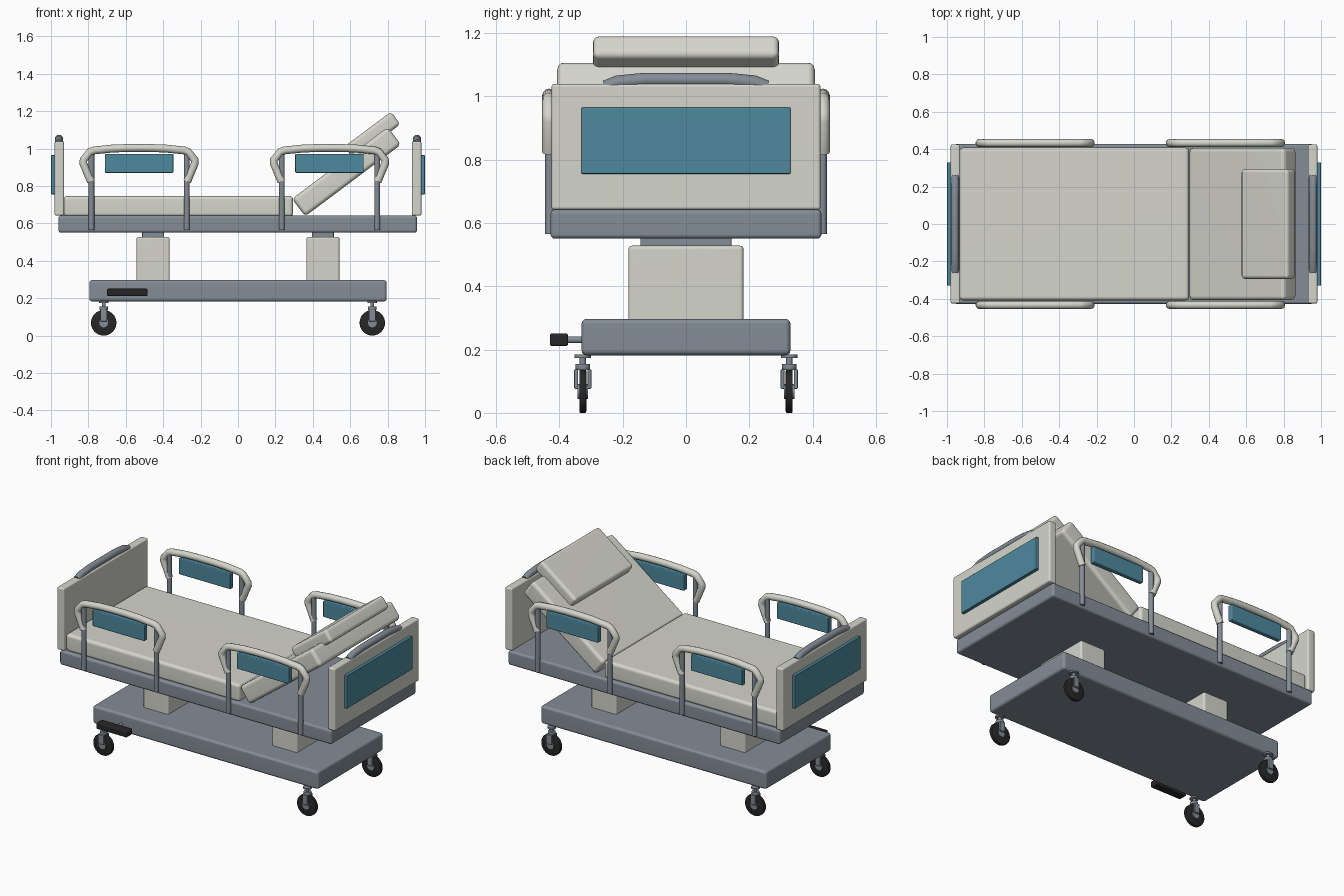
import bpy, bmesh, math
from mathutils import Vector

if "Cube" in bpy.data.objects:
    bpy.data.objects.remove(bpy.data.objects["Cube"])


def material(name, rgb):
    m = bpy.data.materials.new(name)
    m.diffuse_color = (*rgb, 1)
    m.use_nodes = True
    m.node_tree.nodes["Principled BSDF"].inputs["Base Color"].default_value = m.diffuse_color
    return m


CREAM = material("cream", (0.66, 0.665, 0.60))
GREY = material("slate grey", (0.23, 0.265, 0.31))
BLUE = material("teal blue", (0.075, 0.25, 0.34))
BLACK = material("rubber black", (0.02, 0.02, 0.021))


def finish(ob, mat, weighted=False):
    ob.data.materials.clear()
    ob.data.materials.append(mat)
    bpy.ops.object.select_all(action='DESELECT')
    ob.select_set(True)
    bpy.context.view_layer.objects.active = ob
    bpy.ops.object.shade_smooth_by_angle(angle=math.radians(40))
    if weighted:
        wn = ob.modifiers.new("weighted", 'WEIGHTED_NORMAL')
        wn.keep_sharp = True
    return ob


def from_bmesh(name, bm):
    me = bpy.data.meshes.new(name)
    bm.to_mesh(me)
    bm.free()
    ob = bpy.data.objects.new(name, me)
    bpy.context.collection.objects.link(ob)
    return ob


def box(name, centre, size, mat, bevel=0.01, tilt=0, segments=3):
    """Rounded box, tilted about the y axis."""
    bm = bmesh.new()
    bmesh.ops.create_cube(bm, size=1)
    bmesh.ops.scale(bm, vec=size, verts=bm.verts)
    bmesh.ops.bevel(bm, geom=bm.edges[:], offset=bevel, segments=segments,
                    profile=0.5, affect='EDGES')
    ob = from_bmesh(name, bm)
    ob.location = centre
    ob.rotation_euler.y = -tilt
    return finish(ob, mat, True)


def span(name, x, y, z, mat, bevel=0.01):
    """Rounded box given by its extents on each axis."""
    return box(name, [(a + b) / 2 for a, b in (x, y, z)],
               [b - a for a, b in (x, y, z)], mat, bevel)


def cylinder(name, centre, radius, depth, mat, axis='Z', sides=24, bevel=0):
    bm = bmesh.new()
    bmesh.ops.create_cone(bm, cap_ends=True, segments=sides, radius1=radius,
                          radius2=radius, depth=depth)
    if bevel:
        rims = [e for e in bm.edges if abs(e.verts[0].co.z - e.verts[1].co.z) < 1e-5]
        bmesh.ops.bevel(bm, geom=rims, offset=bevel, segments=2, profile=0.5,
                        affect='EDGES')
    ob = from_bmesh(name, bm)
    ob.location = centre
    if axis == 'Y':
        ob.rotation_euler.x = math.pi / 2
    return finish(ob, mat)


def tube(name, points, radius, mat):
    cu = bpy.data.curves.new(name, 'CURVE')
    cu.dimensions = '3D'
    cu.bevel_depth = radius
    cu.bevel_resolution = 4
    cu.use_fill_caps = True
    sp = cu.splines.new('POLY')
    sp.points.add(len(points) - 1)
    for p, co in zip(sp.points, points):
        p.co = (*co, 1)
    ob = bpy.data.objects.new(name, cu)
    bpy.context.collection.objects.link(ob)
    bpy.ops.object.select_all(action='DESELECT')
    ob.select_set(True)
    bpy.context.view_layer.objects.active = ob
    bpy.ops.object.convert(target='MESH')
    return finish(bpy.context.view_layer.objects.active, mat)


# Base, lifting columns and bed frame
span("base", (-0.795, 0.795), (-0.33, 0.33), (0.182, 0.297), GREY, 0.016)
span("bed_frame", (-0.96, 0.957), (-0.428, 0.428), (0.55, 0.642), GREY, 0.014)
for side, sx in (("foot", -1), ("head", 1)):
    x = 0.454 * sx
    span(side + "_column", (x - 0.089, x + 0.089), (-0.182, 0.182), (0.285, 0.528), CREAM, 0.012)
    span(side + "_column_inner", (x - 0.058, x + 0.058), (-0.144, 0.144), (0.50, 0.56), GREY, 0.006)

# Mattress, raised backrest and pillow
TILT = math.radians(36.8)
span("mattress", (-0.932, 0.295), (-0.408, 0.408), (0.635, 0.747), CREAM, 0.02)
box("backrest", (0.58, 0, 0.876), (0.64, 0.814, 0.117), CREAM, 0.022, TILT)
box("pillow", (0.718, 0, 1.07), (0.312, 0.588, 0.084), CREAM, 0.02, TILT)

# End boards with coloured panel and grab handle
for side, sx in (("foot", -1), ("head", 1)):
    box(side + "_board", (0.955 * sx, 0, 0.84), (0.051, 0.85, 0.398), CREAM, 0.01)
    box(side + "_board_panel", (0.985 * sx, 0, 0.86), (0.03, 0.66, 0.21), BLUE, 0.004)
    half = [(0.255, 1.028), (0.215, 1.044), (0.13, 1.052)]
    path = [(-y, z) for y, z in half] + [(y, z) for y, z in reversed(half)]
    tube(side + "_board_handle", [(0.957 * sx, y, z) for y, z in path], 0.022, GREY)

# Side rails: bent tube, two posts and a panel
RAIL = [(-0.257, 0.823), (-0.298, 0.92), (-0.297, 0.94), (-0.262, 0.982),
        (-0.24, 0.99), (-0.14, 1.0), (-0.05, 1.003)]
RAIL += [(-x, z) for x, z in reversed(RAIL)]
for yname, y in (("front", -0.433), ("back", 0.433)):
    for xname, cx in (("foot", -0.529), ("head", 0.489)):
        name = f"{yname}_{xname}_rail"
        tube(name, [(cx + x, y, z) for x, z in RAIL], 0.021, CREAM)
        box(name + "_panel", (cx, y, 0.921), (0.366, 0.032, 0.102), BLUE, 0.005)
        for i, dx in enumerate((-0.255, 0.255)):
            cylinder(f"{name}_post_{i + 1}", (cx + dx, y * 0.993, 0.778),
                     0.0155, 0.425, GREY, sides=16)

# Casters
for xname, x in (("foot", -0.718), ("head", 0.718)):
    for yname, y in (("front", -0.326), ("back", 0.326)):
        name = f"{yname}_{xname}_caster"
        cylinder(name + "_plate", (x, y, 0.179), 0.026, 0.01, GREY)
        cylinder(name + "_stem", (x, y, 0.163), 0.01, 0.04, GREY, sides=16)
        cylinder(name + "_crown", (x, y, 0.145), 0.023, 0.02, GREY, bevel=0.003)
        for i, s in enumerate((-1, 1)):
            box(f"{name}_fork_{i + 1}", (x, y + s * 0.021, 0.107),
                (0.036, 0.012, 0.062), GREY, 0.003)
        cylinder(name + "_wheel", (x, y, 0.068), 0.068, 0.022, BLACK, 'Y', 32, 0.004)
        cylinder(name + "_hub", (x, y, 0.068), 0.024, 0.034, GREY, 'Y')

# Foot pedal
cylinder("pedal_arm", (-0.592, -0.35, 0.231), 0.011, 0.09, GREY, 'Y', 16)
box("foot_pedal", (-0.592, -0.401, 0.231), (0.216, 0.058, 0.039), BLACK, 0.006)
